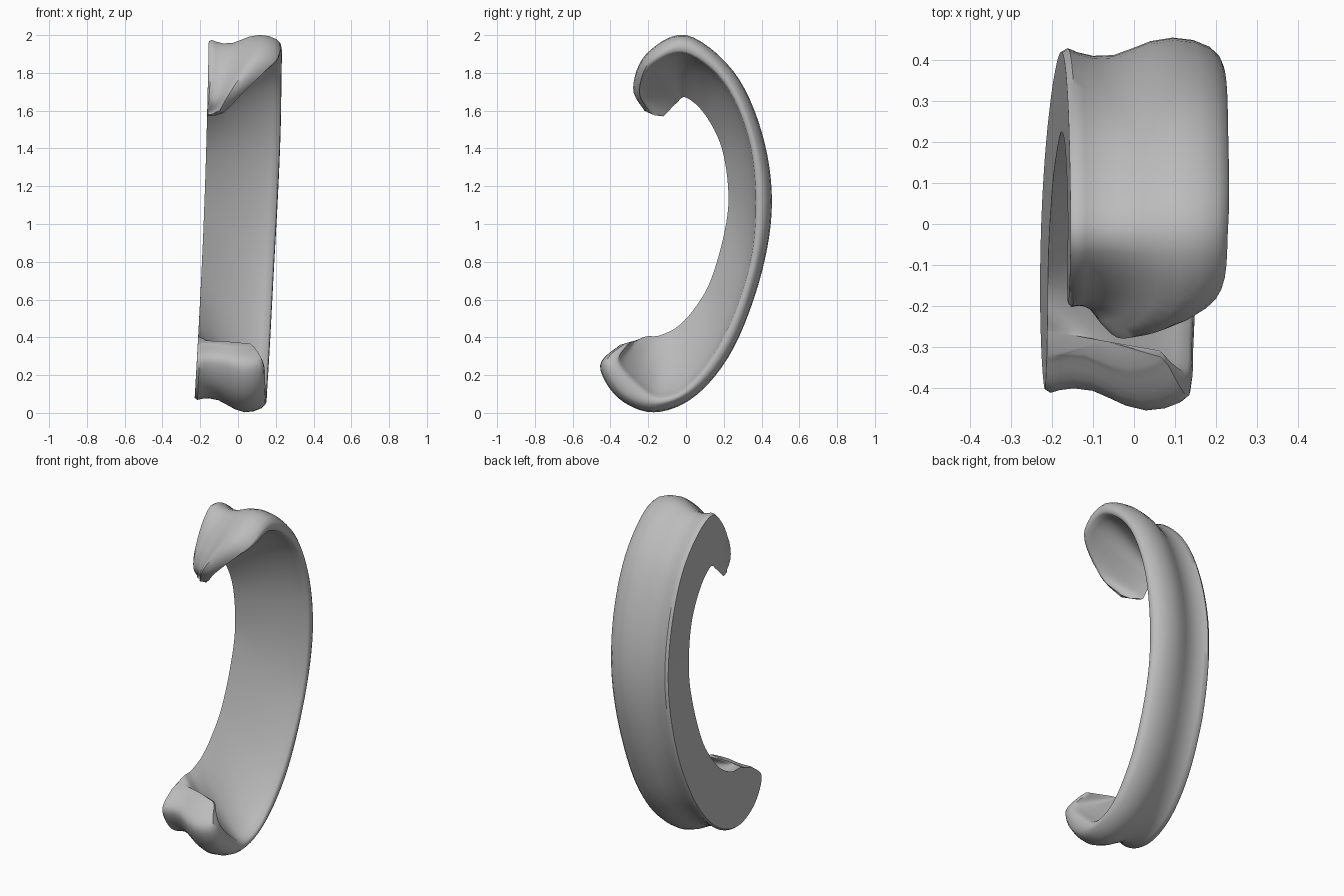
import bpy, bmesh, math
from mathutils import Vector

if "Cube" in bpy.data.objects:
    bpy.data.objects.remove(bpy.data.objects["Cube"])

# Stations along the C, lower tip to upper tip:
# outer (y, z), right rim (y, z), left inner edge (y, z), right extent x
STATIONS = [
    (-.35, .36, -.31, .36, -.26, .385, .07),
    (-.455, .25, -.36, .27, -.21, .405, .135),
    (-.36, .08, -.26, .15, -.14, .41, .145),
    (-.17, .003, -.14, .08, -.04, .46, .15),
    (.05, .09, .02, .15, .05, .56, .155),
    (.25, .34, .20, .40, .13, .70, .17),
    (.40, .74, .335, .77, .20, .94, .19),
    (.455, 1.12, .37, 1.12, .225, 1.15, .21),
    (.40, 1.49, .33, 1.46, .19, 1.40, .225),
    (.25, 1.81, .20, 1.75, .10, 1.58, .23),
    (0, 2.0, 0, 1.905, 0, 1.67, .23),
    (-.21, 1.90, -.17, 1.85, -.05, 1.64, .20),
    (-.28, 1.72, -.245, 1.71, -.10, 1.59, .03),
    (-.22, 1.60, -.20, 1.59, -.12, 1.57, -.07),
]
# Outer side of the cross-section: (fraction across, depth), with a shallow groove
OUTER = [(0, .035), (.04, .026), (.1, .036), (.2, .045), (.33, .043), (.45, .026),
         (.56, .009), (.7, 0), (.83, .006), (.93, .022), (.985, .042)]
INNER_STEPS = 12


def spline(rows, steps):
    """Smooth Catmull-Rom resampling of the stations."""
    out = []
    n = len(rows)
    for i in range(n - 1):
        a, b, c, d = (rows[min(max(i + k, 0), n - 1)] for k in (-1, 0, 1, 2))
        for s in range(steps):
            t = s / steps
            out.append([.5 * (2 * q + (r - p) * t + (2 * p - 5 * q + 4 * r - w) * t * t
                              + (3 * q - p - 3 * r + w) * t ** 3)
                        for p, q, r, w in zip(a, b, c, d)])
    out.append(list(rows[-1]))
    return out


def ramp(v):
    return min(1, max(0, v))


def section(row, t):
    o, r, l = Vector(row[0:2]), Vector(row[2:4]), Vector(row[4:6])
    right = row[6]
    inward = (l - o).normalized()
    limit = min(1, (l - o).length / .15)

    def place(u, p):
        # flat left side, leaning slightly with height
        left = -.234 + .04 * p.y + .012 * math.sin(math.pi * ramp(p.y / 2))
        return (left + (right - left) * u, p.x, p.y)
    # the left shoulder drops away near the foot and on the upper hook
    shoulder = .045 * ramp(1 - o.y / .6)
    if o.y > 1.5:
        shoulder = .075 * ramp((-.05 - o.x) / .18)
    pts = [place(u, o + inward * limit * (d + shoulder * max(0, 1 - u / .7))) for u, d in OUTER]
    pts.append(place(1, o.lerp(r, .68)))
    pts.append(place(.993, o.lerp(r, .9)))
    power = 1.05 + .5 * ramp(t / .3)       # fuller inside the foot, hollow above
    for i in range(INNER_STEPS + 1):
        u = .97 * (1 - i / INNER_STEPS)
        pts.append(place(u, r.lerp(l, (1 - u) ** power)))
    return pts


# Curved body lofted through the stations
bm = bmesh.new()
rows = spline(STATIONS, 6)
rings = [[bm.verts.new(p) for p in section(row, k / len(rows))] for k, row in enumerate(rows)]
for a, b in zip(rings, rings[1:]):
    n = len(a)
    for i in range(n):
        j = (i + 1) % n
        bm.faces.new((a[i], a[j], b[j], b[i]))
# Rounded tips
for ring, push in ((rings[0], Vector((0, .02, .01))), (rings[-1], Vector((0, .01, -.01)))):
    centre = sum((v.co for v in ring), Vector()) / len(ring)
    tip = bm.verts.new(centre + push)
    for i in range(len(ring)):
        bm.faces.new((ring[i], ring[(i + 1) % len(ring)], tip))
bmesh.ops.recalc_face_normals(bm, faces=bm.faces)
mesh = bpy.data.meshes.new("curved_body")
bm.to_mesh(mesh)
bm.free()

grey = bpy.data.materials.new("plain grey")
grey.diffuse_color = (.5, .5, .5, 1)
grey.use_nodes = True
grey.node_tree.nodes["Principled BSDF"].inputs["Base Color"].default_value = grey.diffuse_color
mesh.materials.append(grey)
body = bpy.data.objects.new("curved_body", mesh)
bpy.context.collection.objects.link(body)
bpy.context.view_layer.objects.active = body
body.select_set(True)
bpy.ops.object.shade_smooth_by_angle(angle=.9)
